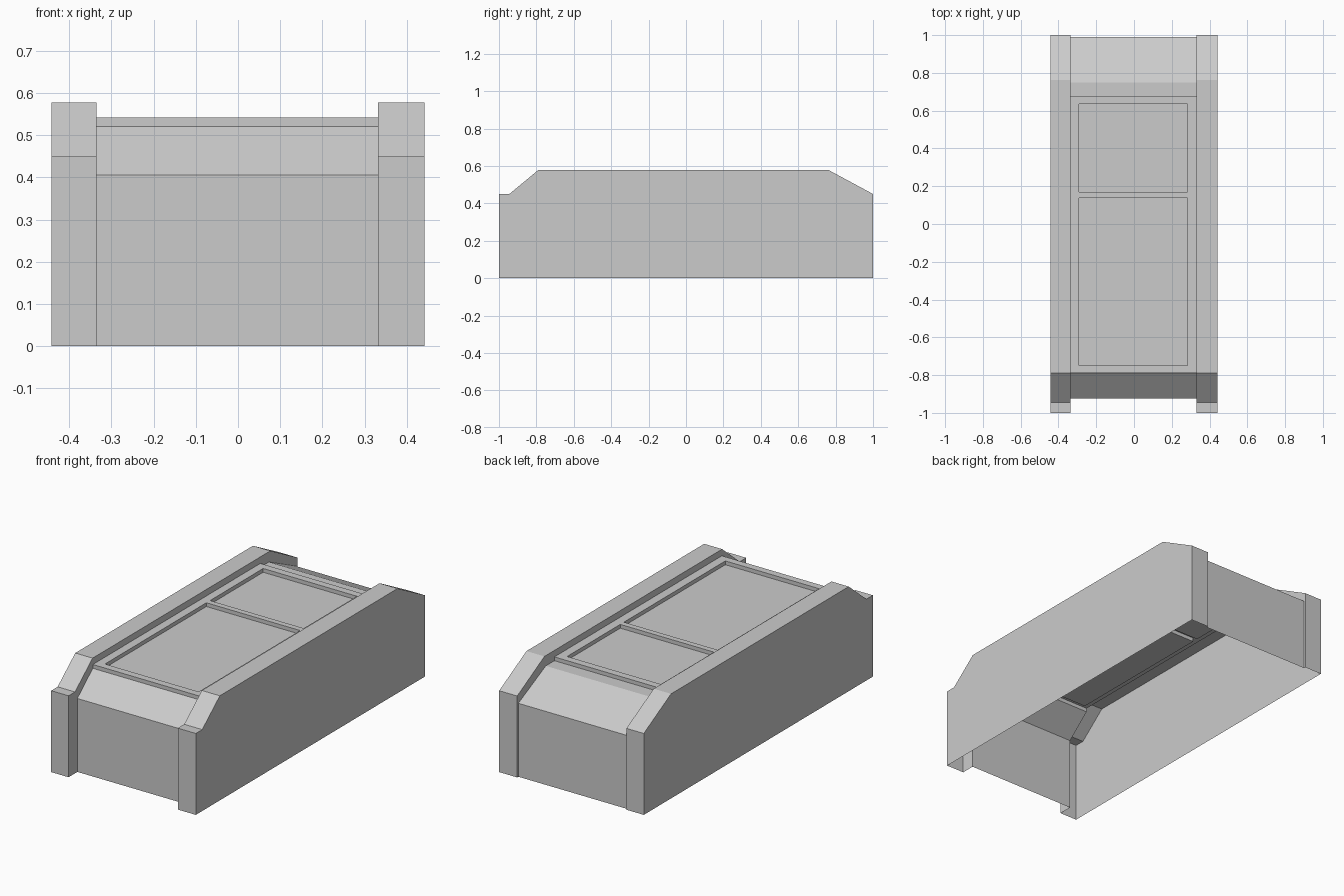
import bpy, bmesh

if "Cube" in bpy.data.objects:
    bpy.data.objects.remove(bpy.data.objects["Cube"])

IN_L, IN_R, OUT = -0.336, 0.332, 0.442
RAIL = [(-1, 0), (-1, .45), (-.944, .45), (-.79, .578), (.762, .578), (1, .45), (1, 0)]
DECK = [(-.923, 0), (-.923, .406), (-.788, .521), (-.788, .542), (.675, .542),
        (.675, .521), (.75, .521), (.99, .406), (.99, 0)]
TOP = 3  # index of the deck segment that carries the panels


def finish(bm, name):
    bmesh.ops.remove_doubles(bm, verts=bm.verts, dist=1e-5)
    mesh = bpy.data.meshes.new(name)
    bm.to_mesh(mesh)
    bm.free()
    obj = bpy.data.objects.new(name, mesh)
    bpy.context.collection.objects.link(obj)
    return obj


def face(bm, points):
    return bm.faces.new([bm.verts.new(p) for p in points])


def strip(bm, a, b, x0, x1):
    face(bm, [(x0, *a), (x1, *a), (x1, *b), (x0, *b)])


# Side rails: hollow shells, with an inner wall only where they rise past the deck
def rail(name, x0, x1, right):
    bm = bmesh.new()
    for a, b in zip(RAIL, RAIL[1:]):
        strip(bm, a, b, x0, x1)
    outer, inner = (x1, x0) if right else (x0, x1)
    side = [(outer, *p) for p in RAIL]
    wall = [(inner, *p) for p in RAIL + DECK[::-1]]
    face(bm, side[::-1] if right else side)
    face(bm, wall if right else wall[::-1])
    finish(bm, name)


rail("left_rail", -OUT, IN_L, False)
rail("right_rail", IN_R, OUT, True)

# Deck shell: front panel, slopes, raised slab edges and back panel
bm = bmesh.new()
for i, (a, b) in enumerate(zip(DECK, DECK[1:])):
    if i != TOP:
        strip(bm, a, b, IN_L, IN_R)

# Deck top: framed grid with two recessed panels
xs = [IN_L, -.29, .283, IN_R]
ys = [DECK[TOP][0], -.748, .138, .17, .634, DECK[TOP + 1][0]]
z = DECK[TOP][1]
recessed = []
for i, (x0, x1) in enumerate(zip(xs, xs[1:])):
    for j, (y0, y1) in enumerate(zip(ys, ys[1:])):
        f = face(bm, [(x0, y0, z), (x1, y0, z), (x1, y1, z), (x0, y1, z)])
        if i == 1 and j in (1, 3):
            recessed.append(f)
floors = bmesh.ops.extrude_discrete_faces(bm, faces=recessed)["faces"]
for f in floors:
    bmesh.ops.translate(bm, verts=f.verts, vec=(0, 0, -.021))
finish(bm, "deck_shell")
